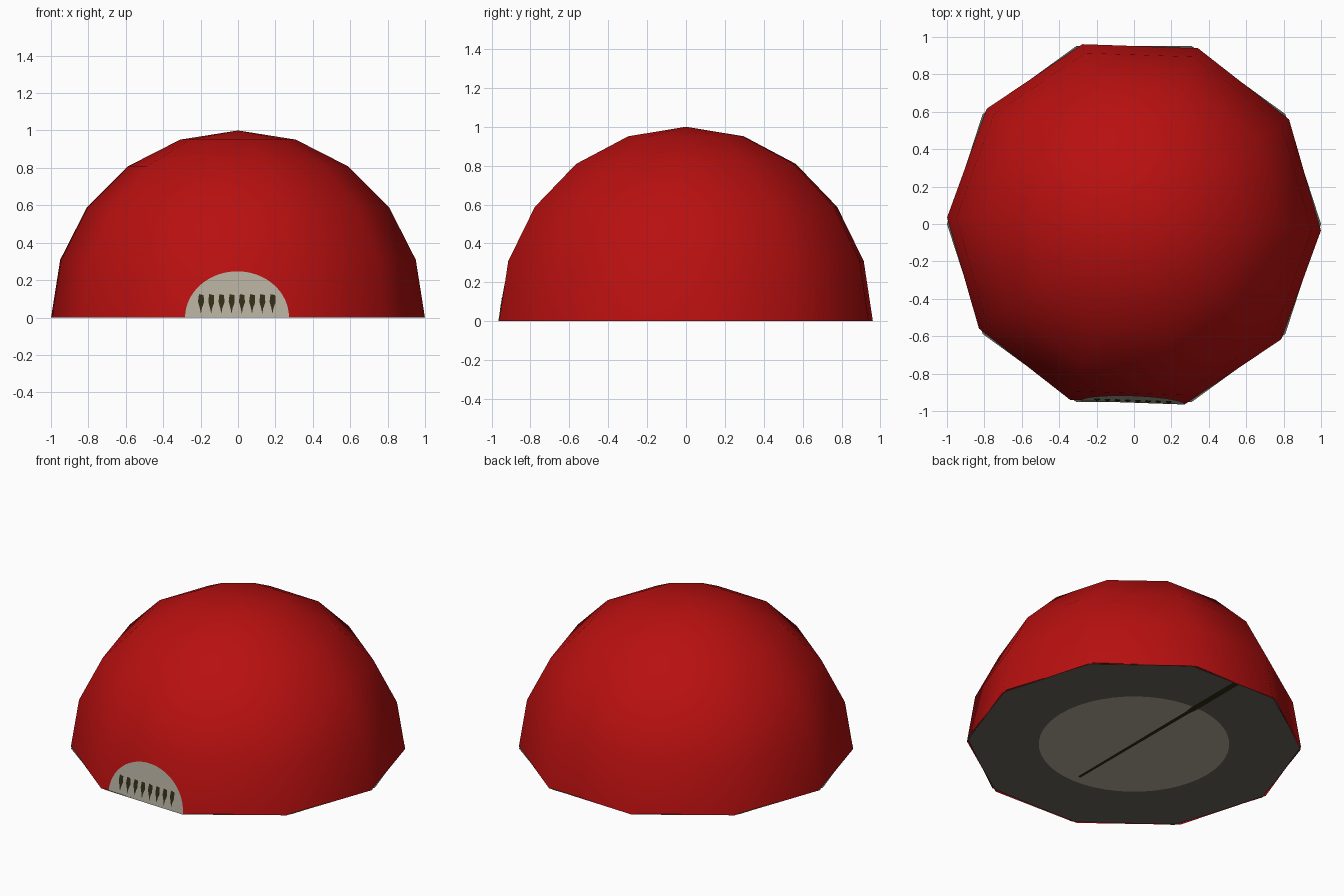
import bpy
from math import sin, cos, pi, radians

cube = bpy.data.objects.get("Cube")
if cube:
    bpy.data.objects.remove(cube, do_unlink=True)


def material(name, rgb):
    mat = bpy.data.materials.new(name)
    mat.use_nodes = True
    colour = (*rgb, 1)
    mat.diffuse_color = colour
    bsdf = next(n for n in mat.node_tree.nodes if n.type == 'BSDF_PRINCIPLED')
    bsdf.inputs["Base Color"].default_value = colour
    return mat


RED = material("shell red", (0.48, 0.005, 0.005))
BEIGE = material("warm grey", (0.46, 0.42, 0.34))
GREY = material("dark grey", (0.14, 0.135, 0.11))
DARK = material("near black", (0.03, 0.027, 0.008))


def build(name, verts, faces, mat, smooth=False):
    mesh = bpy.data.meshes.new(name)
    mesh.from_pydata(verts, [], faces)
    mesh.materials.append(mat)
    for poly in mesh.polygons:
        poly.use_smooth = smooth
    mesh.update()
    obj = bpy.data.objects.new(name, mesh)
    bpy.context.collection.objects.link(obj)
    return obj


def underside(name, outline, z, mat):
    # flat plate facing down; outline runs counter-clockwise from above
    verts = [(x, y, z) for x, y in reversed(outline)]
    return build(name, verts, [range(len(verts))], mat)


def circle(radius, count):
    return [(radius * cos(2 * pi * i / count), radius * sin(2 * pi * i / count))
            for i in range(count)]


# Ten-sided smooth dome, turned slightly against its base
SIDES, RINGS = 10, 5
TURN = radians(-2)
verts, faces = [], []
for r in range(RINGS):
    lat = r * pi / 2 / RINGS
    verts += [(x, y, sin(lat)) for x, y in circle(cos(lat), SIDES)]
verts.append((0, 0, 1))
for r in range(RINGS):
    for i in range(SIDES):
        a, b = r * SIDES + i, r * SIDES + (i + 1) % SIDES
        if r < RINGS - 1:
            faces.append((a, b, b + SIDES, a + SIDES))
        else:
            faces.append((a, b, len(verts) - 1))
dome = build("dome_shell", verts, faces, RED, smooth=True)
dome.rotation_euler.z = TURN

# Underside: base, round plate and a groove running to the back edge
underside("base", circle(1, SIDES), 0.004, GREY)
underside("bottom_plate", circle(0.57, 48), 0.002, BEIGE)
underside("bottom_groove",
          [(-0.01, -0.51), (0.01, -0.51), (0.014, 0.5), (0.022, 0.55),
           (0.022, 0.95), (-0.022, 0.95), (-0.022, 0.55), (-0.014, 0.5)],
          0, DARK)

# Front panel lies along the sloping lowest facet
APOTHEM = cos(pi / SIDES)
STEP = pi / 2 / RINGS
SLOPE = APOTHEM * (1 - cos(STEP)) / sin(STEP)
CENTRE = 0.028


def on_front(x, z, lift):
    return (x + CENTRE, -APOTHEM + SLOPE * z - lift, z)


arch = [on_front(0.278 * cos(pi * i / 32), 0.247 * sin(pi * i / 32), 0.004)
        for i in range(33)]
panel = build("front_panel", arch, [range(33)], BEIGE)
panel.rotation_euler.z = TURN

# Row of tapered dark slots in the panel
slot = [(0, 0.02), (0.005, 0.05), (0.016, 0.08), (0.014, 0.12),
        (-0.011, 0.125), (-0.016, 0.085), (-0.006, 0.05)]
for n in range(8):
    x0 = -0.193 + n * 0.0547
    outline = [on_front(x0 + x, z, 0.007) for x, z in slot]
    mark = build(f"panel_slot_{n + 1}", outline, [range(len(slot))], DARK)
    mark.rotation_euler.z = TURN
